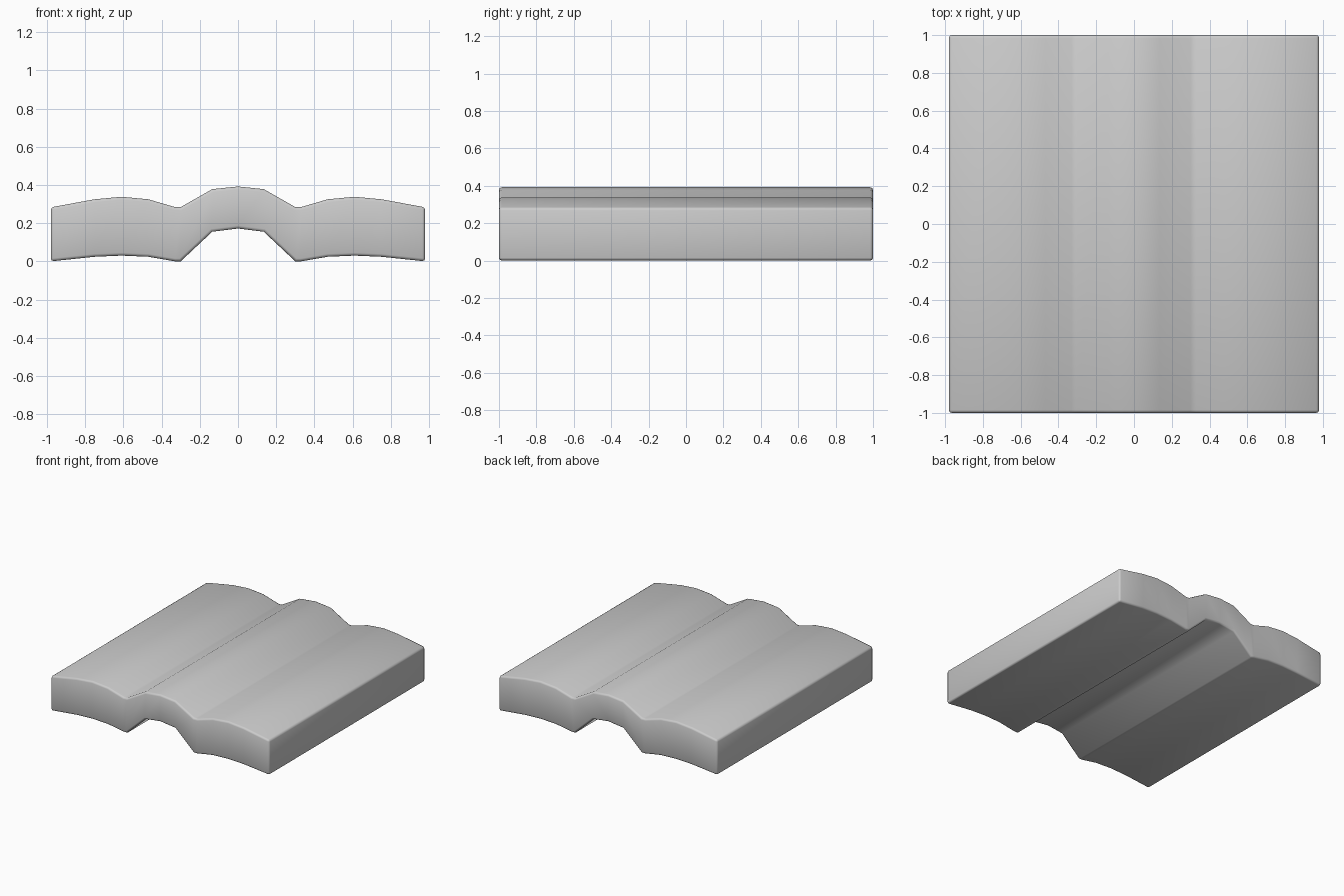
import bpy
import bmesh

old = bpy.data.objects.get("Cube")
if old:
    bpy.data.objects.remove(old, do_unlink=True)

# Plain grey clay
grey = bpy.data.materials.new("plain grey")
grey.use_nodes = True
colour = (0.6, 0.6, 0.6, 1)
grey.diffuse_color = colour
grey.node_tree.nodes["Principled BSDF"].inputs["Base Color"].default_value = colour

# Half cross-section: x, underside height, top height
half = [(0, 0.172, 0.392), (0.135, 0.155, 0.378), (0.30, 0.0, 0.284),
        (0.33, 0.0, 0.284), (0.47, 0.024, 0.325), (0.61, 0.03, 0.338),
        (0.75, 0.024, 0.325), (0.98, 0.0, 0.283)]
section = [(-x, lo, hi) for x, lo, hi in reversed(half[1:])] + half

# Wavy slab, extruded from front to back
bm = bmesh.new()
rings = []
for y in (-1, 1):
    rings.append([(bm.verts.new((x, y, lo)), bm.verts.new((x, y, hi)))
                  for x, lo, hi in section])
front, back = rings
for i in range(len(section) - 1):
    a, b, c, d = front[i], front[i + 1], back[i + 1], back[i]
    bm.faces.new((a[0], b[0], b[1], a[1]))
    bm.faces.new((d[0], d[1], c[1], c[0]))
    bm.faces.new((a[1], b[1], c[1], d[1]))
    bm.faces.new((a[0], d[0], c[0], b[0]))
for i in (0, -1):
    bm.faces.new((front[i][0], front[i][1], back[i][1], back[i][0]))
bmesh.ops.recalc_face_normals(bm, faces=bm.faces)

# Narrow softened rim around the slab
rim = [e for e in bm.edges if e.calc_face_angle() > 1]
bmesh.ops.bevel(bm, geom=rim, offset=0.015, segments=2, profile=0.5,
                affect='EDGES', clamp_overlap=True)
for face in bm.faces:
    face.smooth = True

mesh = bpy.data.meshes.new("wavy_roof_tile")
bm.to_mesh(mesh)
bm.free()
mesh.materials.append(grey)
tile = bpy.data.objects.new("wavy_roof_tile", mesh)
bpy.context.collection.objects.link(tile)
